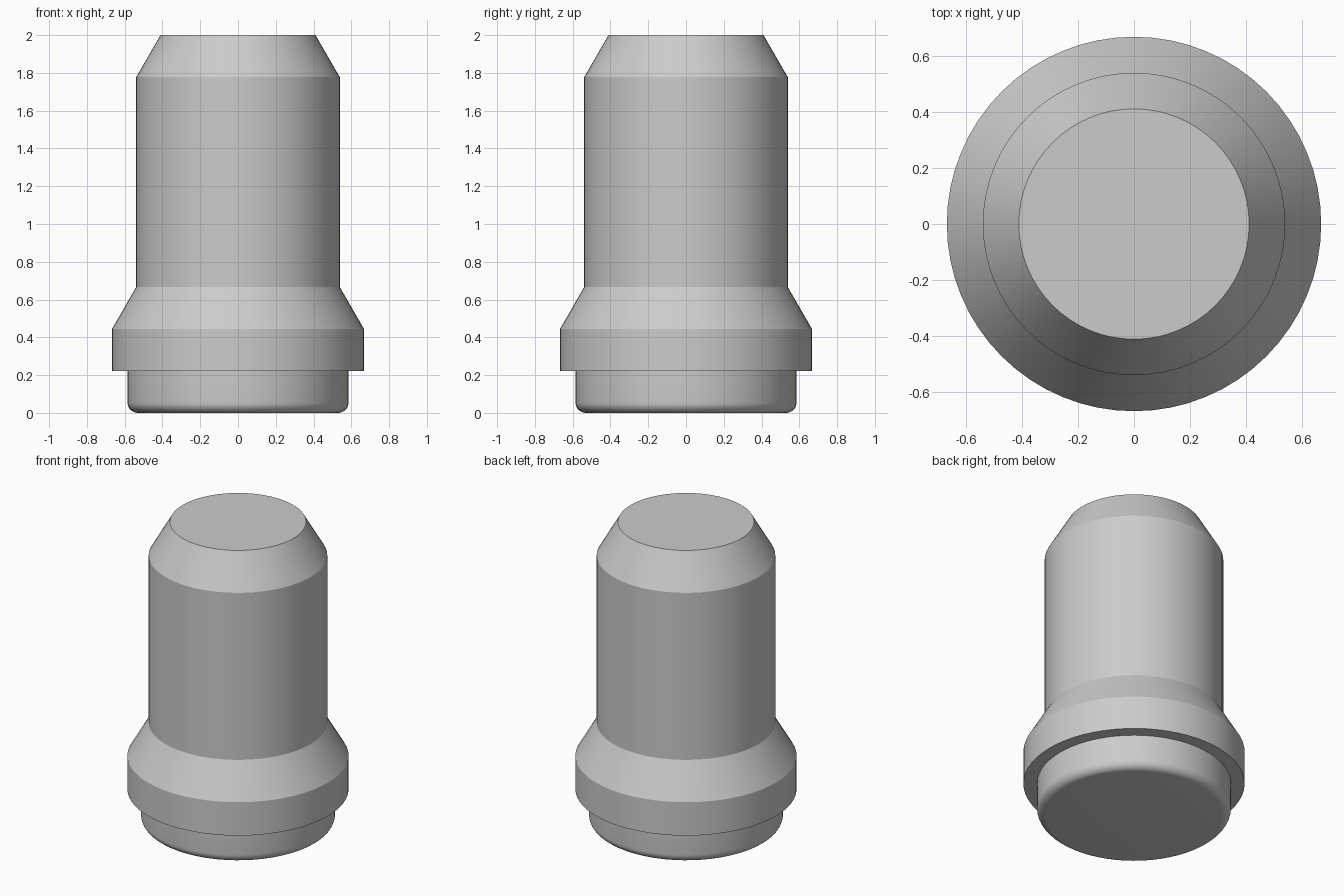
import bpy, bmesh, math

if "Cube" in bpy.data.objects:
    bpy.data.objects.remove(bpy.data.objects["Cube"])

SEGMENTS = 64
UNIT = 2 / 9                       # height of each band
R_FLANGE = 0.667
STEP = UNIT * math.tan(math.radians(30))   # radial step of each taper
R_BODY = R_FLANGE - STEP
R_TOP = R_BODY - STEP
R_FOOT, FILLET = 0.585, 0.055


def lathe(name, profile, segments):
    """Revolve (radius, z) points about z and cap both ends."""
    bm = bmesh.new()
    rings = []
    for r, z in profile:
        rings.append([bm.verts.new((r * math.cos(2 * math.pi * i / segments),
                                    r * math.sin(2 * math.pi * i / segments), z))
                      for i in range(segments)])
    for a, b in zip(rings, rings[1:]):
        for i in range(segments):
            j = (i + 1) % segments
            bm.faces.new((a[i], a[j], b[j], b[i]))
    bm.faces.new(rings[0][::-1])
    bm.faces.new(rings[-1])
    mesh = bpy.data.meshes.new(name)
    bm.to_mesh(mesh)
    bm.free()
    obj = bpy.data.objects.new(name, mesh)
    bpy.context.collection.objects.link(obj)
    return obj


# Rounded lower edge of the foot
profile = []
for k in range(9):
    t = math.radians(90 * k / 8)
    profile.append((R_FOOT - FILLET + FILLET * math.sin(t),
                    FILLET - FILLET * math.cos(t)))

# Foot wall, flange, lower taper, shank and top chamfer
profile += [(R_FOOT, UNIT), (R_FLANGE, UNIT), (R_FLANGE, 2 * UNIT),
            (R_BODY, 3 * UNIT), (R_BODY, 8 * UNIT), (R_TOP, 9 * UNIT)]

pin = lathe("flanged_pin", profile, SEGMENTS)

# Smooth round walls with crisp band edges
bpy.context.view_layer.objects.active = pin
pin.select_set(True)
bpy.ops.object.shade_smooth_by_angle(angle=math.radians(20))
